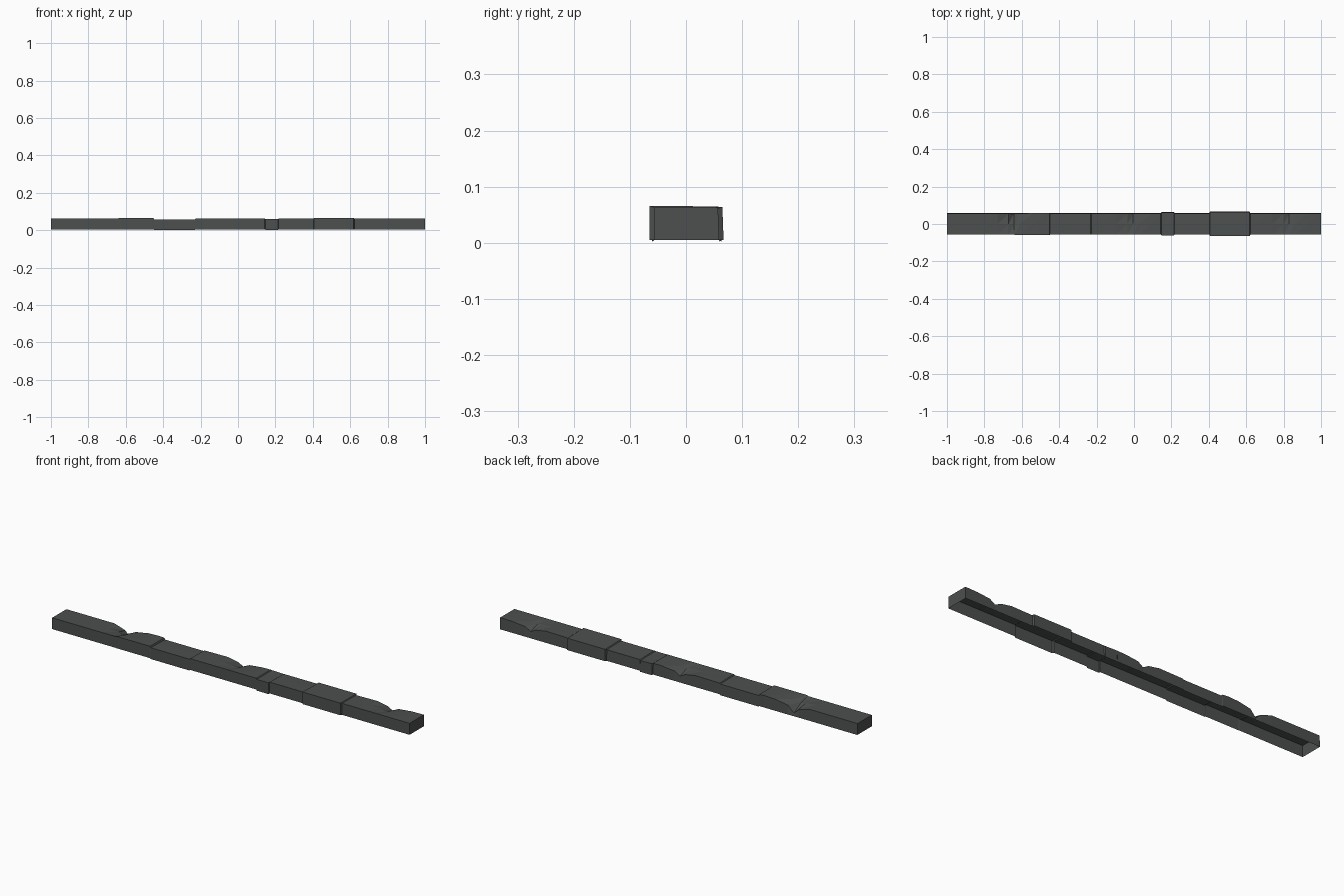
import bpy, bmesh

if "Cube" in bpy.data.objects:
    bpy.data.objects.remove(bpy.data.objects["Cube"])

# dark stone, one flat colour
stone = bpy.data.materials.new("dark_stone")
stone.diffuse_color = (0.073, 0.080, 0.078, 1)
stone.use_nodes = True
stone.node_tree.nodes["Principled BSDF"].inputs["Base Color"].default_value = stone.diffuse_color

# Stones along the kerb: end x, vertical shift, half-width growth
STONES = [(-.64, 0, 0), (-.45, .003, .001), (-.23, -.004, 0), (.145, 0, 0),
          (.215, -.003, .004), (.405, 0, 0), (.62, .004, .008), (1, .001, 0)]
# Chips in the back top edge: x, depth
CHIPS = [(-.64, .045), (-.005, .027), (.83, .026)]
# Chip shape: offset from its centre, share of the depth
CHIP_SHAPE = [(-.09, 0), (-.03, .4), (0, 1), (.03, .32), (.10, .05), (.16, 0)]


def chip_depth(x):
    """How far the back top edge is worn down at x."""
    for cx, depth in CHIPS:
        for (o0, s0), (o1, s1) in zip(CHIP_SHAPE, CHIP_SHAPE[1:]):
            if cx + o0 <= x <= cx + o1:
                t = (x - cx - o0) / (o1 - o0)
                return depth * (s0 + (s1 - s0) * t)
    return 0.002 if abs(x) < 0.99 else 0.0


bm = bmesh.new()


def section(x, shift, grow):
    """Cross-section from front bottom over the top to back bottom."""
    drop = chip_depth(x)
    z0 = .005 + (shift if shift < 0 else 0)
    z1 = .062 + shift
    y0, y1 = -.057 - grow, .059 + grow
    profile = [(y0, z0), (y0, z1), (0, z1 - drop * .3),
               (y1 - .002 - drop * .08, z1 - drop), (y1, z0)]
    return [bm.verts.new((x, y, z)) for y, z in profile]


# one group of cross-sections per stone, with abrupt steps at the joints
rings = []
start = -1.0
for end, shift, grow in STONES:
    inner = [cx + o for cx, _ in CHIPS for o, _ in CHIP_SHAPE]
    a = start + (.002 if start > -1 else 0)
    b = end - (.002 if end < 1 else 0)
    xs = [a] + sorted(x for x in inner if a + .004 < x < b - .004) + [b]
    rings += [section(x, shift, grow) for x in xs]
    start = end

# open-bottomed shell, with triangulated chipped top
for a, b in zip(rings, rings[1:]):
    for i in range(4):
        if i in (1, 2):
            bm.faces.new((a[i], b[i], b[i + 1]))
            bm.faces.new((a[i], b[i + 1], a[i + 1]))
        else:
            bm.faces.new((a[i], b[i], b[i + 1], a[i + 1]))
# end caps
bm.faces.new(rings[0])
bm.faces.new(rings[-1][::-1])

# outward normals, standing on the ground
bmesh.ops.recalc_face_normals(bm, faces=bm.faces)
top = max(bm.faces, key=lambda f: f.calc_center_median().z)
if top.normal.z < 0:
    bmesh.ops.reverse_faces(bm, faces=bm.faces)

mesh = bpy.data.meshes.new("stone_kerb")
bm.to_mesh(mesh)
bm.free()
mesh.materials.append(stone)
kerb = bpy.data.objects.new("stone_kerb", mesh)
bpy.context.collection.objects.link(kerb)
